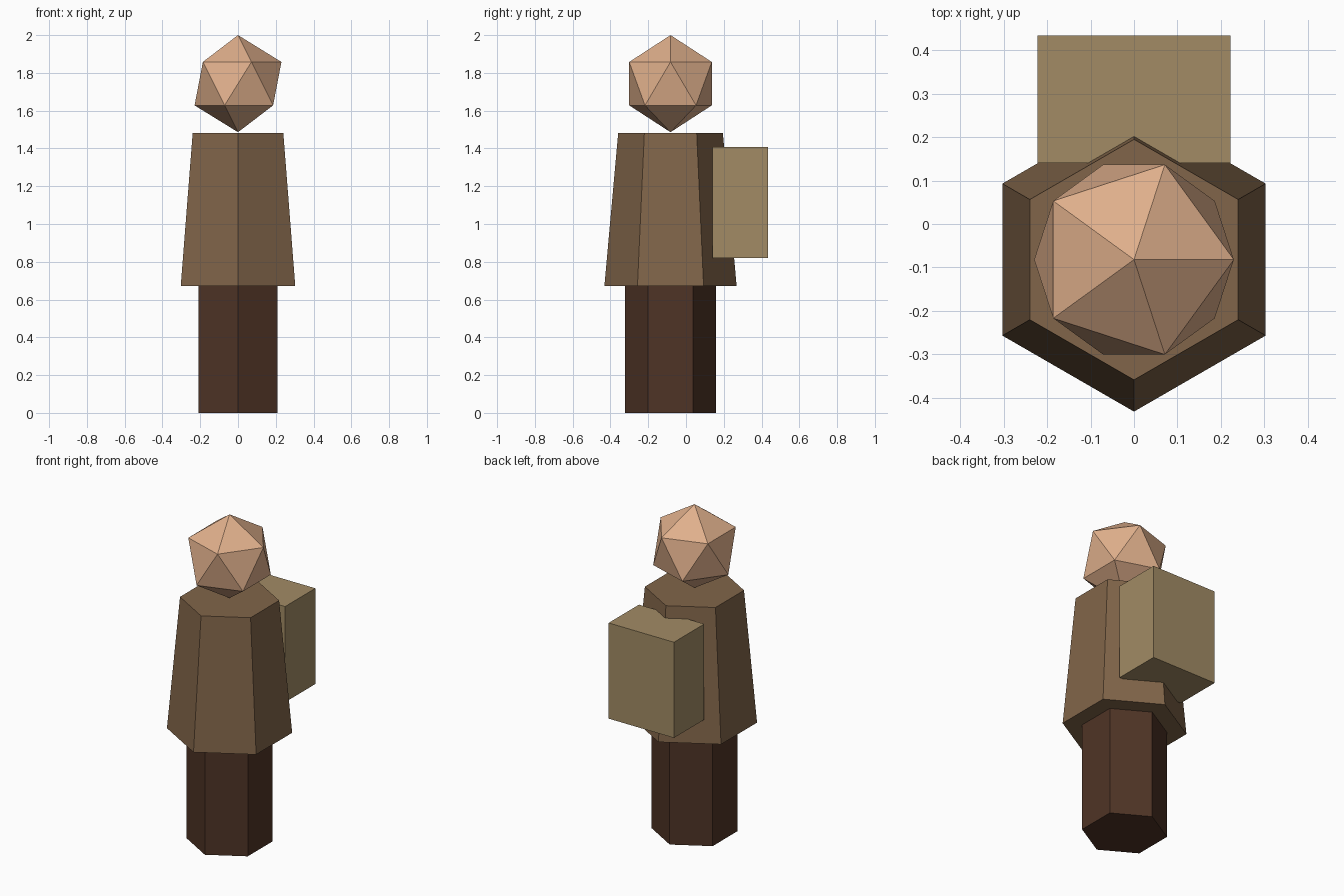
import bpy

if "Cube" in bpy.data.objects:
    bpy.data.objects.remove(bpy.data.objects["Cube"])


def finish(name, color):
    """Name the active object and give it a flat coloured material."""
    ob = bpy.context.object
    ob.name = ob.data.name = name
    mat = bpy.data.materials.new(name + "_colour")
    mat.diffuse_color = (*color, 1)
    mat.use_nodes = True
    mat.node_tree.nodes["Principled BSDF"].inputs["Base Color"].default_value = mat.diffuse_color
    ob.data.materials.append(mat)
    return ob


def hex_column(name, z0, z1, r0, r1, color):
    """Six-sided, optionally tapered column with corners facing front and back."""
    bpy.ops.mesh.primitive_cone_add(vertices=6, radius1=r0, radius2=r1, depth=z1 - z0,
                                    location=(0, BODY_Y, (z0 + z1) / 2))
    return finish(name, color)


BODY_Y = -0.082

# Legs and tapered coat
hex_column("legs", 0.0, 0.672, 0.24, 0.24, (0.078, 0.034, 0.019))
hex_column("coat", 0.672, 1.482, 0.35, 0.277, (0.22, 0.13, 0.067))

# Faceted head
bpy.ops.mesh.primitive_ico_sphere_add(subdivisions=1, radius=0.257,
                                      location=(0, BODY_Y, 1.743))
finish("head", (0.74, 0.43, 0.26))

# Backpack
bpy.ops.mesh.primitive_cube_add(size=1, location=(0, 0.287, 1.114))
pack = finish("backpack", (0.36, 0.26, 0.13))
pack.scale = (0.444, 0.294, 0.588)
